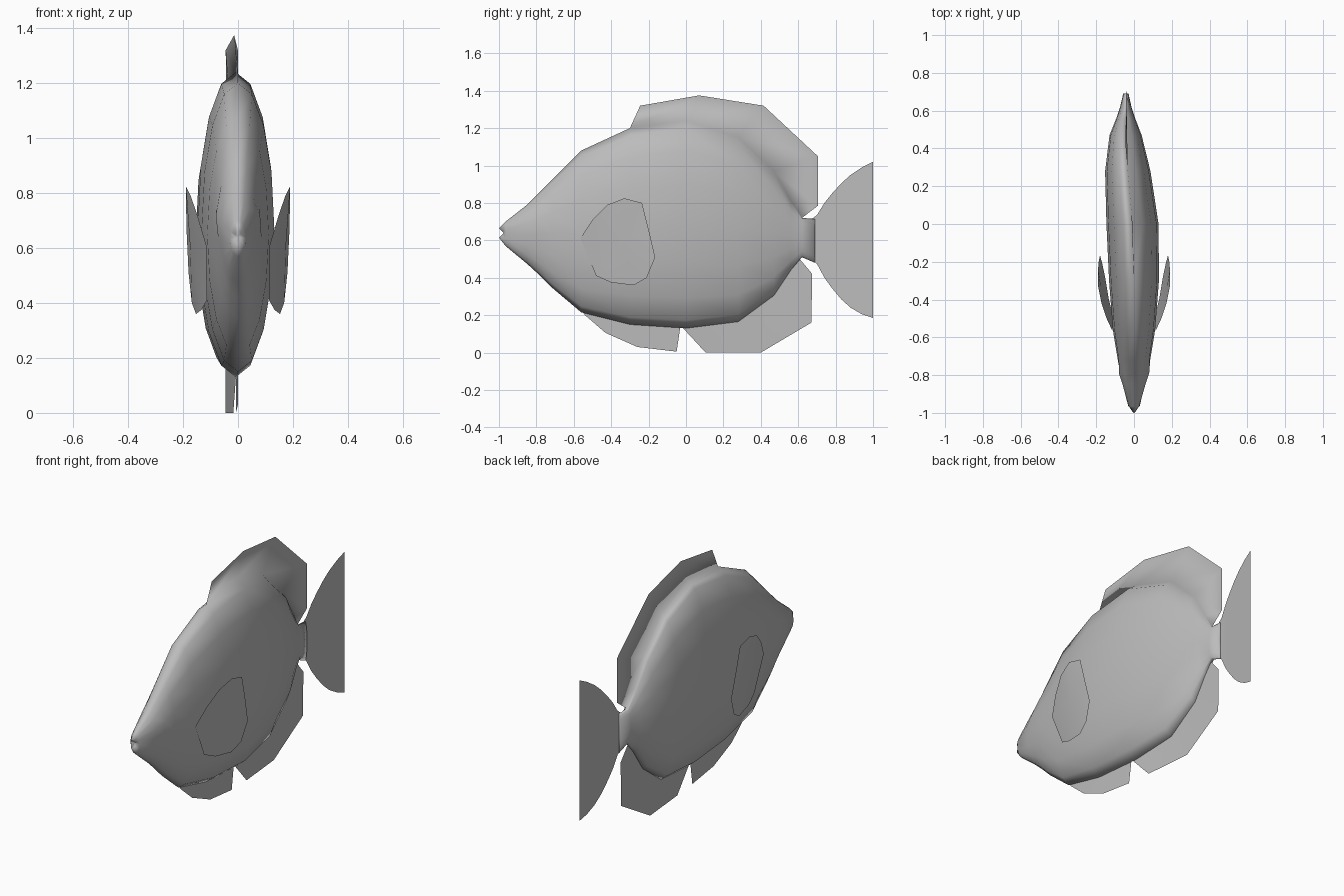
import bpy
import bmesh
import math
from mathutils import Vector

default_cube = bpy.data.objects.get("Cube")
if default_cube:
    bpy.data.objects.remove(default_cube, do_unlink=True)

# One grey skin for the whole fish
grey = bpy.data.materials.new("fish_grey")
grey.use_nodes = True
GREY = (0.5, 0.5, 0.5, 1)
grey.diffuse_color = GREY
grey.node_tree.nodes["Principled BSDF"].inputs["Base Color"].default_value = GREY

# Sideways swimming bend of the spine: (y, x)
SPINE = [(-1, 0), (-.25, 0), (0, -.008), (.2, -.025), (.4, -.045), (.69, -.043), (1, 0)]


def bend(y):
    for (y0, x0), (y1, x1) in zip(SPINE, SPINE[1:]):
        if y <= y1:
            return x0 + (x1 - x0) * (y - y0) / (y1 - y0)
    return SPINE[-1][1]


def on_spine(bm, y, z):
    return bm.verts.new((bend(y), y, z))


def finish(name, bm, smooth=True):
    mesh = bpy.data.meshes.new(name)
    for face in bm.faces:
        face.smooth = smooth
    bm.to_mesh(mesh)
    bm.free()
    mesh.materials.append(grey)
    obj = bpy.data.objects.new(name, mesh)
    bpy.context.collection.objects.link(obj)
    return obj


def strip(bm, lower, upper):
    """Fill between two rows of equal length."""
    for i in range(len(lower) - 1):
        bm.faces.new((lower[i], lower[i + 1], upper[i + 1], upper[i]))


# Body sections: (y, top, bottom, half width)
SECTIONS = [
    (-.995, .665, .615, .012), (-.965, .70, .57, .03), (-.85, .79, .475, .056),
    (-.79, .85, .42, .068), (-.72, .92, .35, .085), (-.56, 1.08, .215, .112),
    (-.3, 1.2, .15, .132), (0, 1.24, .13, .138), (.28, 1.15, .165, .12),
    (.47, .97, .305, .085), (.56, .81, .44, .05), (.62, .72, .51, .03),
    (.69, .715, .48, .014),
]
SIDES = 16
EYE = Vector((-.8, .71))


def eye_bulge(y, z):
    distance = (Vector((y, z)) - EYE).length
    return .02 * math.exp(-(distance / .06) ** 2)


bm = bmesh.new()
rings = []
for y, top, bottom, width in SECTIONS:
    ring = []
    for i in range(SIDES):
        angle = math.tau * i / SIDES
        z = (top + bottom) / 2 + (top - bottom) / 2 * math.cos(angle)
        side = math.sin(angle)
        x = side * (width + eye_bulge(y, z))
        ring.append(bm.verts.new((bend(y) + x, y, z)))
    rings.append(ring)
for front, back in zip(rings, rings[1:]):
    strip(bm, front + front[:1], back + back[:1])

# Mouth: pull the corners back between the lips and sink the centre
for vert in rings[0]:
    vert.co.y = -.975 - abs(vert.co.z - .64)
rings[0][SIDES // 2].co.y = -1
mouth = on_spine(bm, -.97, .643)
tail_root = on_spine(bm, .69, .6)
for i in range(SIDES):
    j = (i + 1) % SIDES
    bm.faces.new((mouth, rings[0][j], rings[0][i]))
    bm.faces.new((tail_root, rings[-1][i], rings[-1][j]))
bmesh.ops.recalc_face_normals(bm, faces=bm.faces[:])

# Dorsal fin grows out of the ridge of the back
DORSAL_EDGE = [(-.245, 1.32), (.07, 1.375), (.415, 1.32), (.705, 1.05), (.705, .785)]
ridge = [ring[0] for ring in rings[6:12]]
edge = [on_spine(bm, y, z) for y, z in DORSAL_EDGE]
strip(bm, ridge[:5], edge)
bm.faces.new((ridge[4], ridge[5], edge[4]))
finish("body_and_dorsal_fin", bm)


# Belly fins: thin sheets hanging from the keel
def keel_fin(name, base, outer):
    bm = bmesh.new()
    upper = [on_spine(bm, y, z) for y, z in base]
    lower = [on_spine(bm, y, z) for y, z in outer]
    strip(bm, lower, upper)
    finish(name, bm)


keel_fin("pelvic_fin",
         [(-.56, .23), (-.42, .19), (-.3, .16), (-.03, .14)],
         [(-.54, .2), (-.43, .105), (-.26, .03), (-.05, .005)])
keel_fin("anal_fin",
         [(-.02, .135), (.28, .17), (.47, .31), (.6, .51)],
         [(.105, 0), (.4, 0), (.67, .16), (.675, .42)])

# Tail fin: a flaring fan with concave edges
bm = bmesh.new()
FAN = [(.66, .705, .50), (.70, .735, .475), (.74, .80, .40), (.78, .85, .345),
       (.83, .905, .285), (.88, .95, .24), (.94, .99, .205), (1, 1.02, .185)]
columns = []
for y, top, bottom in FAN:
    columns.append([on_spine(bm, y, z) for z in (bottom, (top + bottom) / 2, top)])
for front, back in zip(columns, columns[1:]):
    strip(bm, front, back)
finish("tail_fin", bm)

# Pectoral fins: cupped paddles flaring from the flanks, (x, y, z) around the rim
PADDLE = [
    (.115, -.565, .61), (.113, -.48, .41), (.133, -.40, .375), (.153, -.28, .36),
    (.168, -.21, .40), (.18, -.165, .51), (.187, -.2, .66), (.19, -.235, .80),
    (.19, -.33, .825), (.172, -.42, .79), (.145, -.5, .71),
]
for name, sign in (("left_pectoral_fin", 1), ("right_pectoral_fin", -1)):
    bm = bmesh.new()
    rim = [bm.verts.new((sign * x, y, z)) for x, y, z in PADDLE]
    hub = bm.verts.new((sign * .174, -.34, .60))
    for a, b in zip(rim, rim[1:] + rim[:1]):
        bm.faces.new((hub, a, b))
    bmesh.ops.recalc_face_normals(bm, faces=bm.faces[:])
    if bm.faces[0].normal.x * sign < 0:
        bmesh.ops.reverse_faces(bm, faces=bm.faces[:])
    finish(name, bm)
